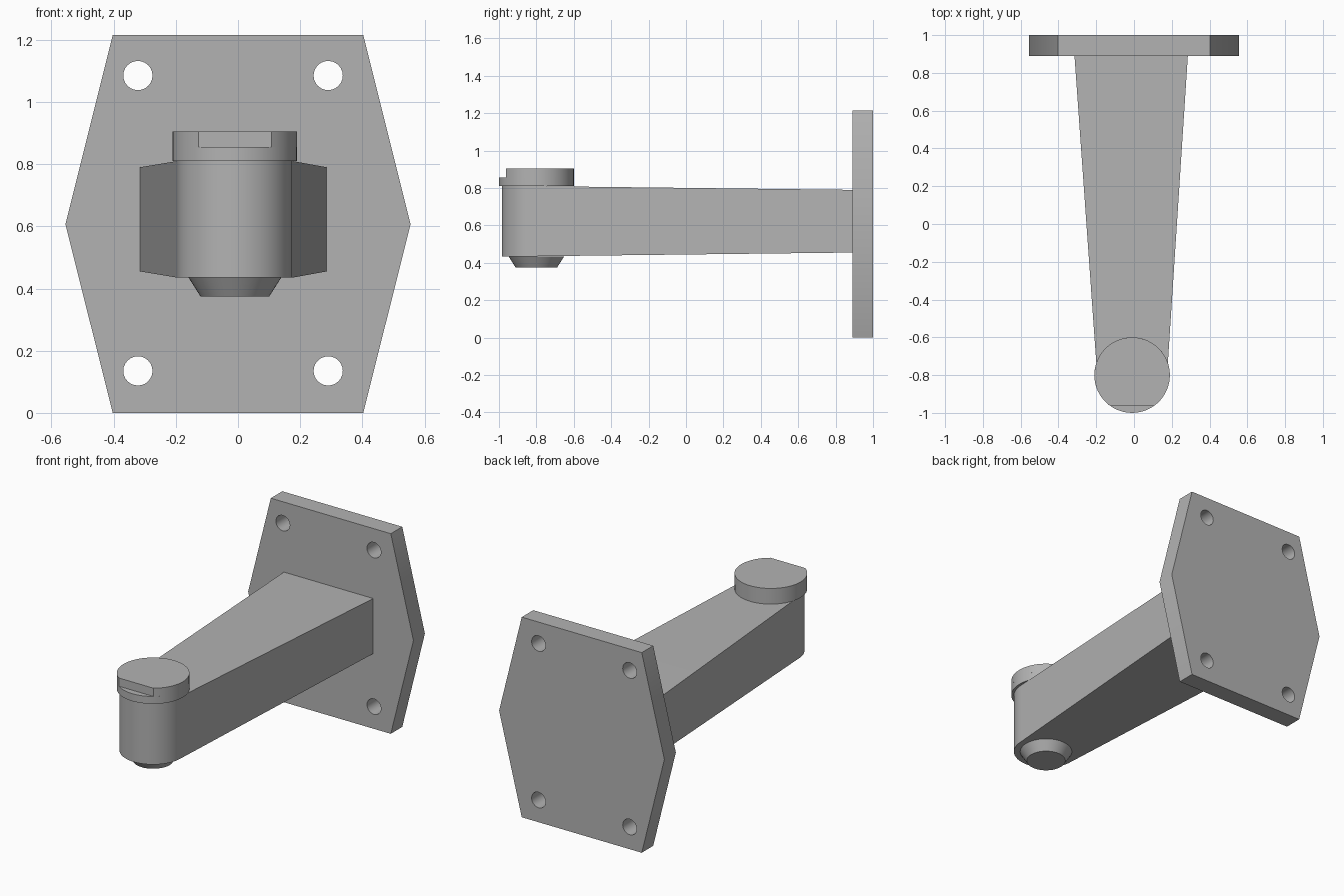
import bpy
import bmesh
from math import sin, cos, pi, radians, asin

if "Cube" in bpy.data.objects:
    bpy.data.objects.remove(bpy.data.objects["Cube"], do_unlink=True)

GREY = (0.45, 0.45, 0.45, 1.0)
metal = bpy.data.materials.new("grey_metal")
metal.use_nodes = True
metal.diffuse_color = GREY
metal.node_tree.nodes["Principled BSDF"].inputs["Base Color"].default_value = GREY

CX, CY = -0.01, -0.8  # axis of the boss at the arm's end


def arc(r, start, end, steps, x=CX, y=CY):
    """Points along an arc, both ends included."""
    return [(x + r * cos(start + (end - start) * i / steps),
             y + r * sin(start + (end - start) * i / steps)) for i in range(steps + 1)]


def circle(r, steps=48, x=CX, y=CY):
    return arc(r, 0, 2 * pi, steps, x, y)[:-1]


def finish(obj):
    obj.data.materials.clear()
    obj.data.materials.append(metal)
    bpy.ops.object.select_all(action="DESELECT")
    obj.select_set(True)
    bpy.context.view_layer.objects.active = obj
    bpy.ops.object.shade_smooth_by_angle(angle=radians(30))


def loft(name, rings):
    """Closed solid through matching rings given as (outline, z)."""
    bm = bmesh.new()
    loops = [[bm.verts.new((x, y, z)) for x, y in pts] for pts, z in rings]
    for a, b in zip(loops, loops[1:]):
        for i in range(len(a)):
            j = (i + 1) % len(a)
            bm.faces.new((a[i], a[j], b[j], b[i]))
    bm.faces.new(loops[0])
    bm.faces.new(loops[-1])
    bmesh.ops.recalc_face_normals(bm, faces=bm.faces)
    mesh = bpy.data.meshes.new(name)
    bm.to_mesh(mesh)
    bm.free()
    obj = bpy.data.objects.new(name, mesh)
    bpy.context.collection.objects.link(obj)
    finish(obj)
    return obj


# Mounting plate: hexagon with four through holes
curve = bpy.data.curves.new("mounting_plate", "CURVE")
curve.dimensions = "2D"
curve.fill_mode = "BOTH"
curve.extrude = 0.055
hexagon = [(-0.403, 0), (0.403, 0), (0.555, 0.607),
           (0.403, 1.215), (-0.403, 1.215), (-0.555, 0.607)]
holes = [circle(0.047, 24, x, z) for x in (-0.322, 0.29) for z in (0.135, 1.085)]
for outline in [hexagon] + holes:
    spline = curve.splines.new("POLY")
    spline.points.add(len(outline) - 1)
    for p, (x, z) in zip(spline.points, outline):
        p.co = (x, z, 0, 1)
    spline.use_cyclic_u = True
plate = bpy.data.objects.new("mounting_plate", curve)
bpy.context.collection.objects.link(plate)
bpy.ops.object.select_all(action="DESELECT")
plate.select_set(True)
bpy.context.view_layer.objects.active = plate
bpy.ops.object.convert(target="MESH")
plate = bpy.context.object
bm = bmesh.new()
bm.from_mesh(plate.data)
bmesh.ops.remove_doubles(bm, verts=bm.verts, dist=0.0001)
bmesh.ops.recalc_face_normals(bm, faces=bm.faces)
bm.to_mesh(plate.data)
bm.free()
plate.rotation_euler = (pi / 2, 0, 0)
plate.location = (0, 0.945, 0)
finish(plate)

# Tapered arm: round nose widening and thinning towards the plate
nose = arc(0.185, pi, 2 * pi, 24)
outline = nose + [(0.285, 0.89), (-0.315, 0.89)]
arm = loft("tapered_arm", [(outline, 0.435), (outline, 0.81)])
bm = bmesh.new()
bm.from_mesh(arm.data)
for v in bm.verts:
    if v.co.y > 0:
        v.co.z += 0.02 if v.co.z < 0.6 else -0.02
# Crease the top and bottom where the nose meets the arm
sides = [v for v in bm.verts if abs(v.co.y - CY) < 0.001]
for level in (0.435, 0.81):
    pair = [v for v in sides if abs(v.co.z - level) < 0.001]
    bmesh.ops.connect_verts(bm, verts=pair)
bm.to_mesh(arm.data)
bm.free()
finish(arm)

# Cap: full disc below, disc with a flat cut on its front above
half = asin(0.117 / 0.2)
notched = arc(0.2, -pi / 2 + half, 1.5 * pi - half, 48)
loft("cap_base", [(circle(0.2), 0.81), (circle(0.2), 0.855)])
loft("cap_top", [(notched, 0.855), (notched, 0.905)])

# Pivot tip: short cone under the nose
loft("pivot_tip", [(circle(0.111), 0.375), (circle(0.149), 0.435)])
